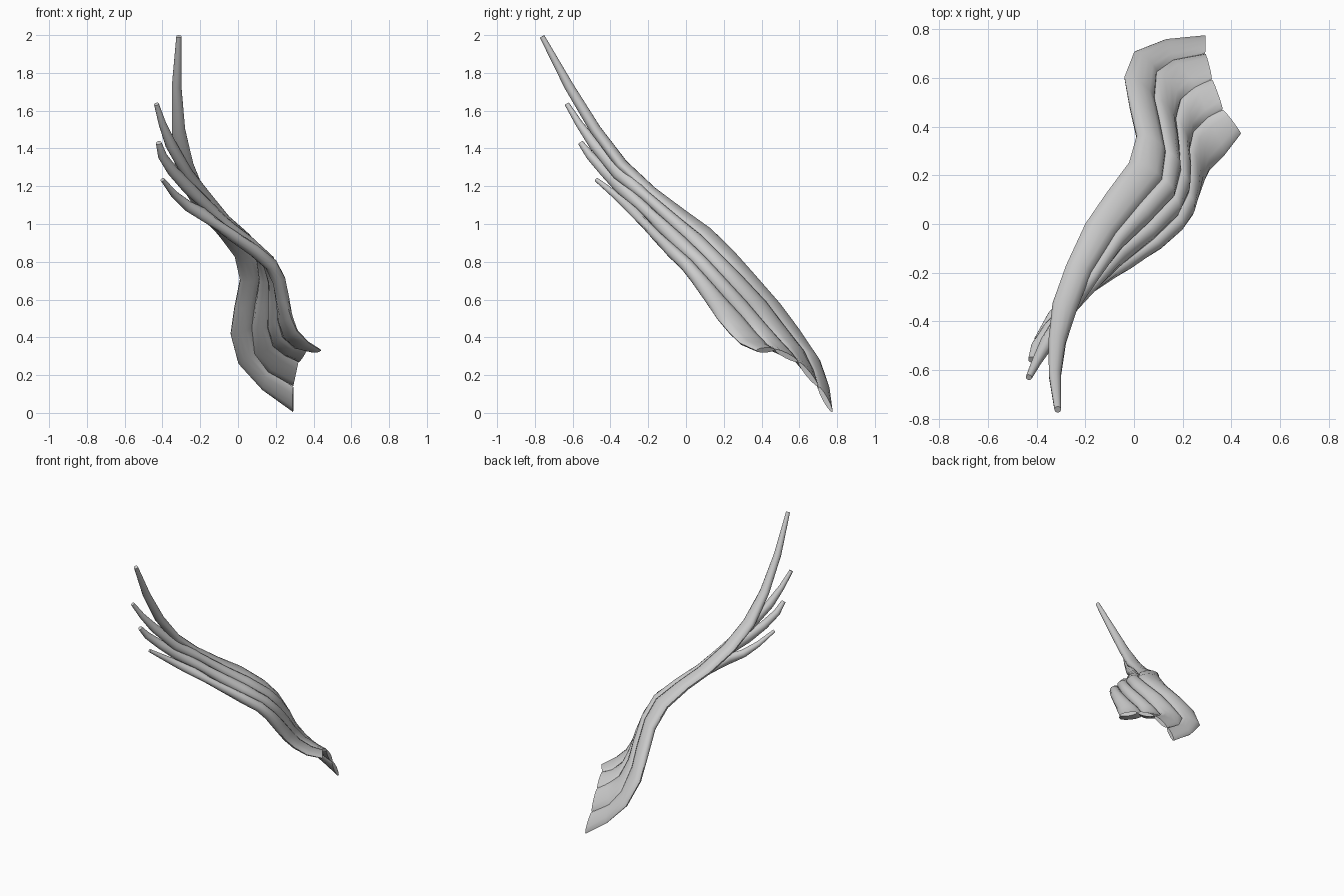
import bpy, bmesh, math
from mathutils import Vector as V

# Seams between neighbouring strands, from the wide flared end up to the gather
seam_0 = [(.292, .775, .003), (.13, .755, .125), (.005, .705, .265), (-.035, .6, .42), (-.015, .49, .56),
          (.015, .36, .71), (-.015, .25, .84), (-.105, .13, .96), (-.195, 0, 1.05), (-.275, -.17, 1.17)]
seam_1 = [(.292, .70, .14), (.16, .67, .22), (.09, .62, .32), (.08, .51, .46), (.10, .42, .58),
          (.125, .29, .72), (.11, .18, .83), (.02, .08, .93), (-.08, -.04, 1.03), (-.18, -.20, 1.17)]
seam_2 = [(.32, .595, .27), (.25, .56, .31), (.19, .51, .36), (.165, .42, .46), (.175, .32, .58),
          (.18, .21, .70), (.155, .11, .81), (.05, 0, .92), (-.06, -.10, 1.01), (-.17, -.235, 1.135)]
seam_3 = [(.365, .47, .335), (.30, .435, .35), (.24, .375, .41), (.22, .30, .50), (.22, .20, .61),
          (.21, .12, .70), (.165, .03, .80), (.07, -.06, .88), (-.05, -.155, .97), (-.18, -.26, 1.085)]
seam_4 = [(.44, .37, .33), (.37, .29, .37), (.31, .23, .43), (.28, .17, .50), (.25, .10, .60),
          (.225, .03, .70), (.185, -.025, .77), (.10, -.10, .84), (-.03, -.175, .92), (-.20, -.26, 1.025)]

# Half thickness along the shared part
THICK = [.014, .020, .026, .031, .035, .036, .035, .033, .031, .030]
SIDES = 12


def strand(name, left, right, tip):
    """Sweep a flattened oval between two seams, then along a tapering tip (x, y, z, radius)."""
    centers = [(V(a) + V(b)) / 2 for a, b in zip(left, right)]
    widths = [(V(b) - V(a)) * (.49 if i == 0 else .54) for i, (a, b) in enumerate(zip(left, right))]
    thick = list(THICK)
    for x, y, z, r in tip:
        centers.append(V((x, y, z)))
        widths.append(widths[-1].normalized() * r)
        thick.append(min(r, .03))
    bm = bmesh.new()
    rings = []
    last = len(centers) - 1
    for i, (c, w, t) in enumerate(zip(centers, widths, thick)):
        tangent = (centers[min(i + 1, last)] - centers[max(i - 1, 0)]).normalized()
        if i >= len(left):
            w = (w - tangent * w.dot(tangent)).normalized() * w.length
        n = w.cross(tangent).normalized() * t
        rings.append([bm.verts.new(c + w * math.cos(a) + n * math.sin(a))
                      for a in (2 * math.pi * k / SIDES for k in range(SIDES))])
    for r0, r1 in zip(rings, rings[1:]):
        for k in range(SIDES):
            j = (k + 1) % SIDES
            bm.faces.new((r0[k], r0[j], r1[j], r1[k]))
    bm.faces.new(rings[0])
    bm.faces.new(rings[-1])
    bmesh.ops.recalc_face_normals(bm, faces=bm.faces)
    mesh = bpy.data.meshes.new(name)
    bm.to_mesh(mesh)
    bm.free()
    obj = bpy.data.objects.new(name, mesh)
    bpy.context.collection.objects.link(obj)
    bpy.context.view_layer.objects.active = obj
    obj.select_set(True)
    bpy.ops.object.shade_smooth_by_angle(angle=math.radians(50))
    obj.select_set(False)


# Four strands, longest to shortest
strand("long_strand", seam_0, seam_1,
       [(-.285, -.34, 1.315, .052), (-.315, -.48, 1.50, .037), (-.325, -.62, 1.73, .026), (-.313, -.762, 1.993, .014)])
strand("second_strand", seam_1, seam_2,
       [(-.27, -.35, 1.27, .042), (-.355, -.485, 1.42, .03), (-.40, -.565, 1.53, .02), (-.432, -.63, 1.635, .013)])
strand("third_strand", seam_2, seam_3,
       [(-.265, -.345, 1.195, .038), (-.345, -.43, 1.28, .03), (-.40, -.505, 1.36, .024), (-.42, -.558, 1.43, .015)])
strand("short_strand", seam_3, seam_4,
       [(-.265, -.305, 1.095, .028), (-.335, -.375, 1.155, .02), (-.40, -.475, 1.235, .011)])
